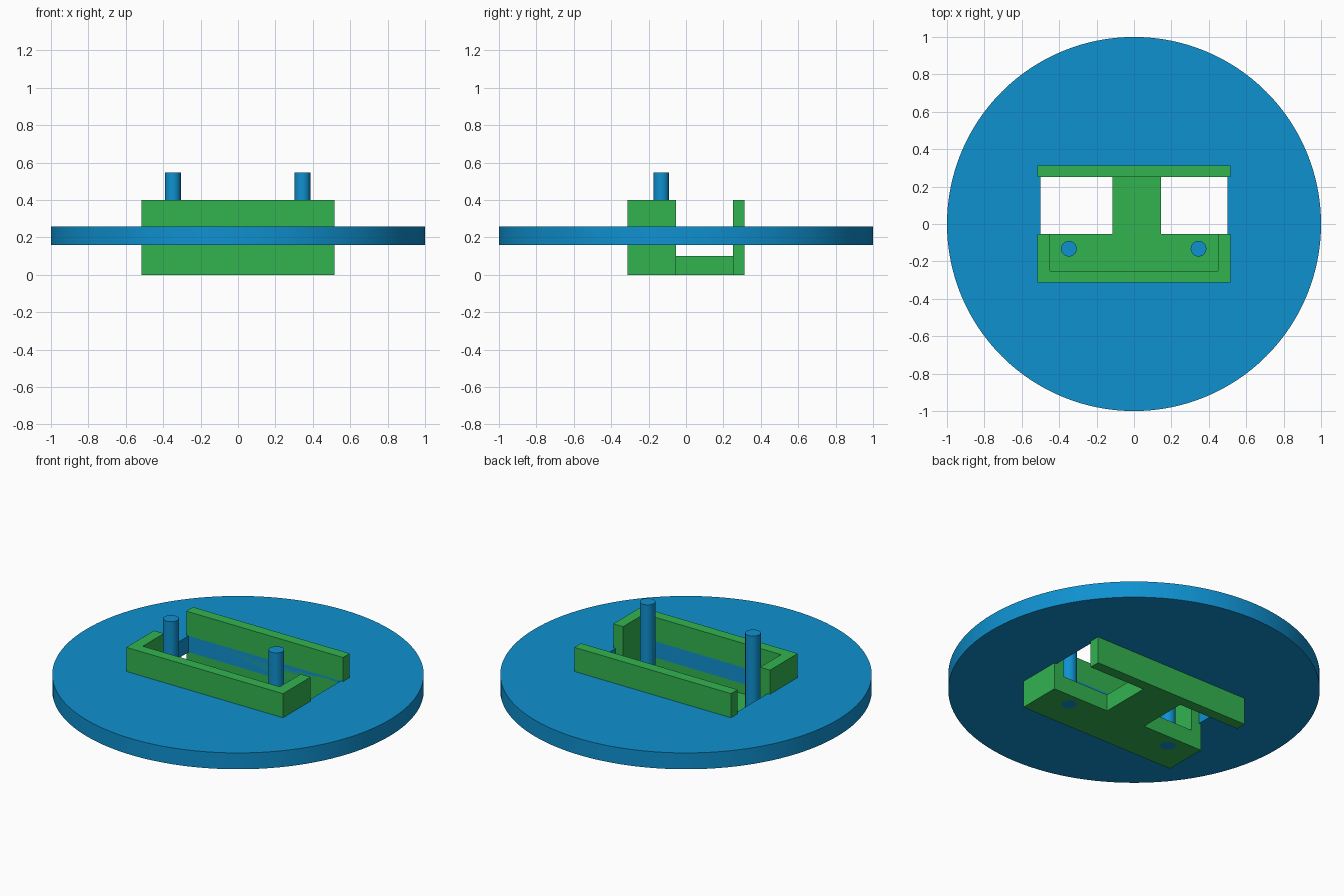
import bpy, bmesh
from mathutils import Matrix

if "Cube" in bpy.data.objects:
    bpy.data.objects.remove(bpy.data.objects["Cube"])


def material(name, rgb):
    m = bpy.data.materials.new(name)
    lin = [(c / 255 / 12.92) if c < 11 else ((c / 255 + 0.055) / 1.055) ** 2.4 for c in rgb]
    m.diffuse_color = (*lin, 1)
    m.use_nodes = True
    m.node_tree.nodes["Principled BSDF"].inputs["Base Color"].default_value = m.diffuse_color
    return m


blue = material("blue", (15, 145, 208))
green = material("green", (50, 180, 80))


def finish(name, bm, mat):
    bmesh.ops.recalc_face_normals(bm, faces=bm.faces)
    me = bpy.data.meshes.new(name)
    bm.to_mesh(me)
    bm.free()
    me.materials.append(mat)
    ob = bpy.data.objects.new(name, me)
    bpy.context.collection.objects.link(ob)
    return ob


def prism(name, outline, z0, z1, mat):
    """Extrude a flat outline from z0 up to z1."""
    bm = bmesh.new()
    face = bm.faces.new([bm.verts.new((x, y, z0)) for x, y in outline])
    top = bmesh.ops.extrude_face_region(bm, geom=[face])["geom"]
    bmesh.ops.translate(bm, vec=(0, 0, z1 - z0),
                        verts=[v for v in top if isinstance(v, bmesh.types.BMVert)])
    return finish(name, bm, mat)


def box(name, x0, x1, y0, y1, z0, z1, mat):
    return prism(name, [(x0, y0), (x1, y0), (x1, y1), (x0, y1)], z0, z1, mat)


def cylinder(name, x, y, r, z0, z1, sides, mat):
    bm = bmesh.new()
    bmesh.ops.create_cone(bm, cap_ends=True, segments=sides, radius1=r, radius2=r,
                          depth=z1 - z0, matrix=Matrix.Translation((x, y, (z0 + z1) / 2)))
    return finish(name, bm, mat)


def cut(ob, cutter):
    mod = ob.modifiers.new("cut", 'BOOLEAN')
    mod.operation = 'DIFFERENCE'
    mod.solver = 'EXACT'
    mod.object = cutter
    cutter.hide_render = True
    cutter.hide_set(True)


def smooth(ob):
    bpy.ops.object.select_all(action='DESELECT')
    ob.select_set(True)
    bpy.context.view_layer.objects.active = ob
    bpy.ops.object.shade_smooth_by_angle()


# Round plate with a rectangular opening
plate = cylinder("round_plate", 0, 0, 1, 0.16, 0.257, 128, blue)
smooth(plate)
cut(plate, box("opening_cutter", -0.5, 0.5, -0.25, 0.25, 0, 0.5, blue))

# Bracket floor: front slab with a tongue reaching the back wall
floor = prism("bracket_floor", [(-0.515, -0.313), (0.515, -0.313), (0.515, -0.053),
                                (0.145, -0.053), (0.145, 0.25), (-0.115, 0.25),
                                (-0.115, -0.053), (-0.515, -0.053)], 0, 0.1, green)

# U-shaped rim on the front slab, open at the back
prism("bracket_rim", [(-0.515, -0.313), (0.515, -0.313), (0.515, -0.053), (0.45, -0.053),
                      (0.45, -0.25), (-0.45, -0.25), (-0.45, -0.053), (-0.515, -0.053)],
      0.1, 0.4, green)

# Back wall
box("back_wall", -0.515, 0.515, 0.25, 0.313, 0, 0.4, green)

# Pins standing through holes in the floor
for side, x in (("left", -0.348), ("right", 0.345)):
    cut(floor, cylinder(side + "_pin_cutter", x, -0.132, 0.042, -0.1, 0.2, 32, blue))
    smooth(cylinder(side + "_pin", x, -0.132, 0.042, 0, 0.547, 32, blue))
